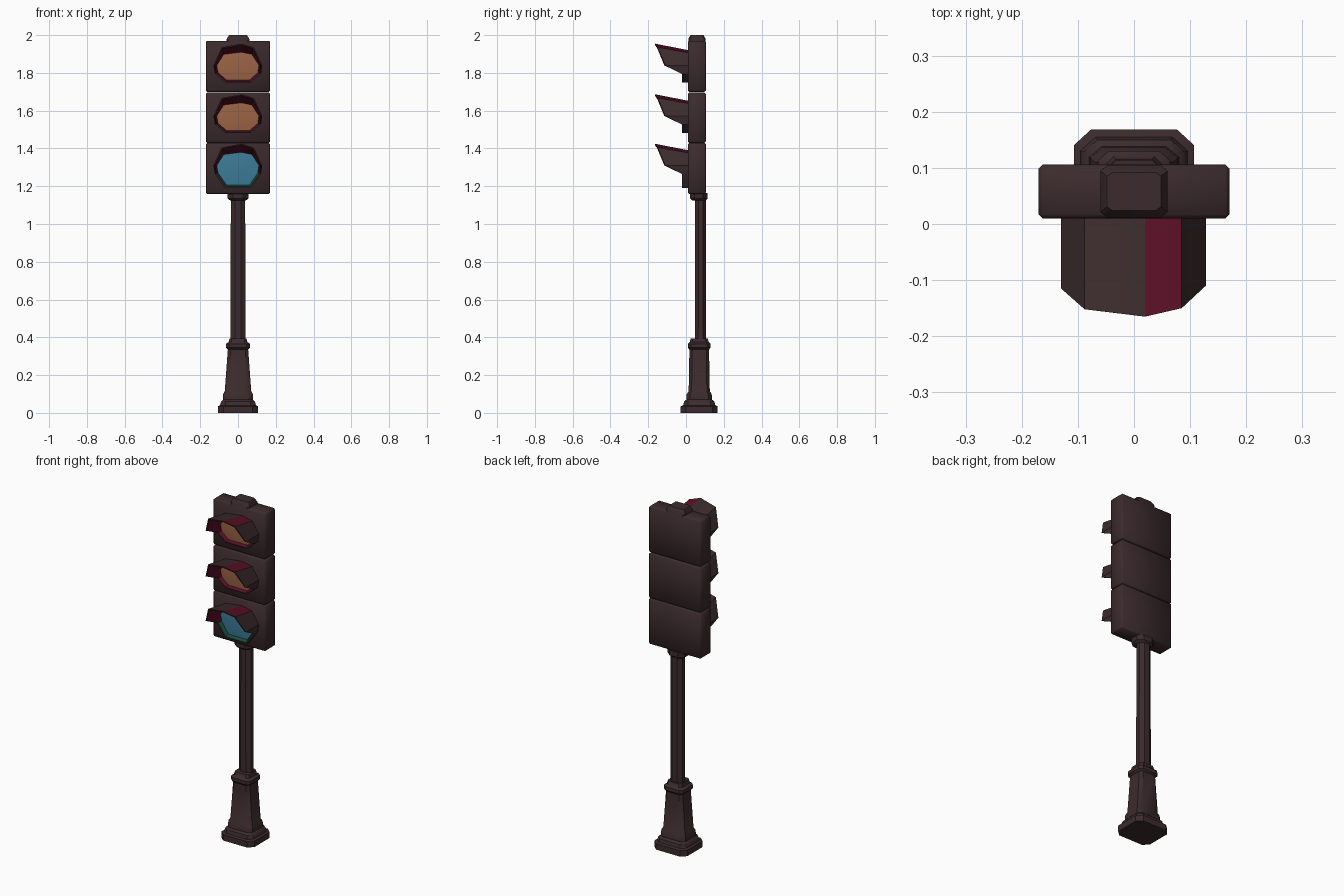
import bpy, bmesh, math

if "Cube" in bpy.data.objects:
    bpy.data.objects.remove(bpy.data.objects["Cube"])


def material(name, rgb):
    m = bpy.data.materials.new(name)
    m.diffuse_color = (*rgb, 1)
    m.use_nodes = True
    m.node_tree.nodes["Principled BSDF"].inputs["Base Color"].default_value = m.diffuse_color
    return m


DARK = material("dark brown metal", (0.045, 0.024, 0.026))
CRIMSON = material("crimson lining", (0.105, 0.005, 0.02))
ORANGE = material("orange glass", (0.33, 0.125, 0.06))
BLUE = material("blue glass", (0.045, 0.20, 0.31))
GREEN = material("green lining", (0.007, 0.07, 0.05))


def finish(name, bm, mats, angle=35, recalc=True):
    if recalc:
        bmesh.ops.recalc_face_normals(bm, faces=bm.faces)
    me = bpy.data.meshes.new(name)
    bm.to_mesh(me)
    bm.free()
    for m in mats:
        me.materials.append(m)
    ob = bpy.data.objects.new(name, me)
    bpy.context.collection.objects.link(ob)
    bpy.ops.object.select_all(action='DESELECT')
    ob.select_set(True)
    bpy.context.view_layer.objects.active = ob
    bpy.ops.object.shade_smooth_by_angle(angle=math.radians(angle))
    return ob


def bridge(bm, a, b):
    n = len(a)
    return [bm.faces.new((a[i], a[(i + 1) % n], b[(i + 1) % n], b[i])) for i in range(n)]


def loft(name, sections, cut, cy):
    """Stack of chamfered rectangles: (z, half width, half depth)."""
    bm = bmesh.new()
    rings = []
    for z, hx, hy in sections:
        c = cut
        pts = [(1, -c), (1, c), (c, 1), (-c, 1), (-1, c), (-1, -c), (-c, -1), (c, -1)]
        rings.append([bm.verts.new((x * hx, cy + y * hy, z)) for x, y in pts])
    for a, b in zip(rings, rings[1:]):
        bridge(bm, a, b)
    bm.faces.new(rings[0])
    bm.faces.new(rings[-1])
    return finish(name, bm, [DARK])


# Base, pole and collar
loft("base", [(0, .107, .098), (.035, .107, .098), (.04, .095, .085), (.06, .09, .08),
              (.07, .08, .068), (.10, .078, .066), (.115, .07, .056), (.335, .054, .052),
              (.345, .064, .06), (.365, .064, .06), (.375, .05, .05), (.395, .045, .045)],
     .72, .07)
loft("pole", [(.38, .04, .029), (1.15, .038, .028)], .42, .077)
loft("pole_collar", [(1.125, .042, .036), (1.135, .055, .046), (1.155, .055, .046),
                     (1.165, .062, .046)], .5, .068)
# Cap on top of the head
loft("top_cap", [(1.95, .06, .046), (1.98, .06, .046), (2.0, .048, .034)], .8, .058)


# Three stacked housings
def housing(name, z0, z1):
    bm = bmesh.new()
    bmesh.ops.create_cube(bm, size=1)
    for v in bm.verts:
        v.co = (v.co.x * .34, .058 + v.co.y * .096, (z0 + z1) / 2 + v.co.z * (z1 - z0))
    bmesh.ops.bevel(bm, geom=bm.edges[:], offset=.007, segments=1, affect='EDGES')
    return finish(name, bm, [DARK], 50)


# Visor outline: x, z from the lamp centre, y of the front rim
OUTLINE = [(.02, .11, -.165), (.085, .09, -.15), (.128, -.005, -.11), (.122, -.05, -.022),
           (.07, -.095, -.02), (-.07, -.095, -.02), (-.122, -.05, -.022), (-.13, -.005, -.115),
           (-.088, .09, -.152)]


def lamp(label, zc, drop, glass, low_lining):
    bm = bmesh.new()

    def ring(s, back=None):
        vs = []
        for x, z, y in OUTLINE:
            if z < -.06:
                z -= drop
            if back is not None and z > 0:
                z *= .68
            vs.append(bm.verts.new((x * s, y if back is None else back, zc + z * s)))
        return vs
    outer_back, outer_front = ring(1, .014), ring(1)
    inner_front, inner_back = ring(.94), ring(.86, .001)
    shell = bridge(bm, outer_back, outer_front)
    bridge(bm, outer_front, inner_front)
    lining = bridge(bm, inner_front, inner_back)
    bridge(bm, inner_back, outer_back)
    shell[0].material_index = 1          # painted facet on the top of the visor
    for f in lining:
        f.material_index = 2 if f.calc_center_median().z < zc - .04 else 1
    finish(label + "_visor", bm, [DARK, CRIMSON, low_lining], 30)

    # Slightly domed lens
    bm = bmesh.new()
    rim = ring(.87, -.001)
    mid = bm.verts.new((0, -.012, zc - .01))
    for i in range(len(rim)):
        f = bm.faces.new((rim[i], rim[(i + 1) % len(rim)], mid))
        f.normal_update()
        if f.normal.y > 0:
            f.normal_flip()
    finish(label + "_lens", bm, [glass], 40, False)


for label, z0, z1, zc, drop, glass, low in [
        ("lower", 1.16, 1.428, 1.315, .03, BLUE, GREEN),
        ("middle", 1.43, 1.695, 1.577, 0, ORANGE, CRIMSON),
        ("upper", 1.70, 1.97, 1.845, 0, ORANGE, CRIMSON)]:
    housing(label + "_housing", z0, z1)
    lamp(label, zc, drop, glass, low)
